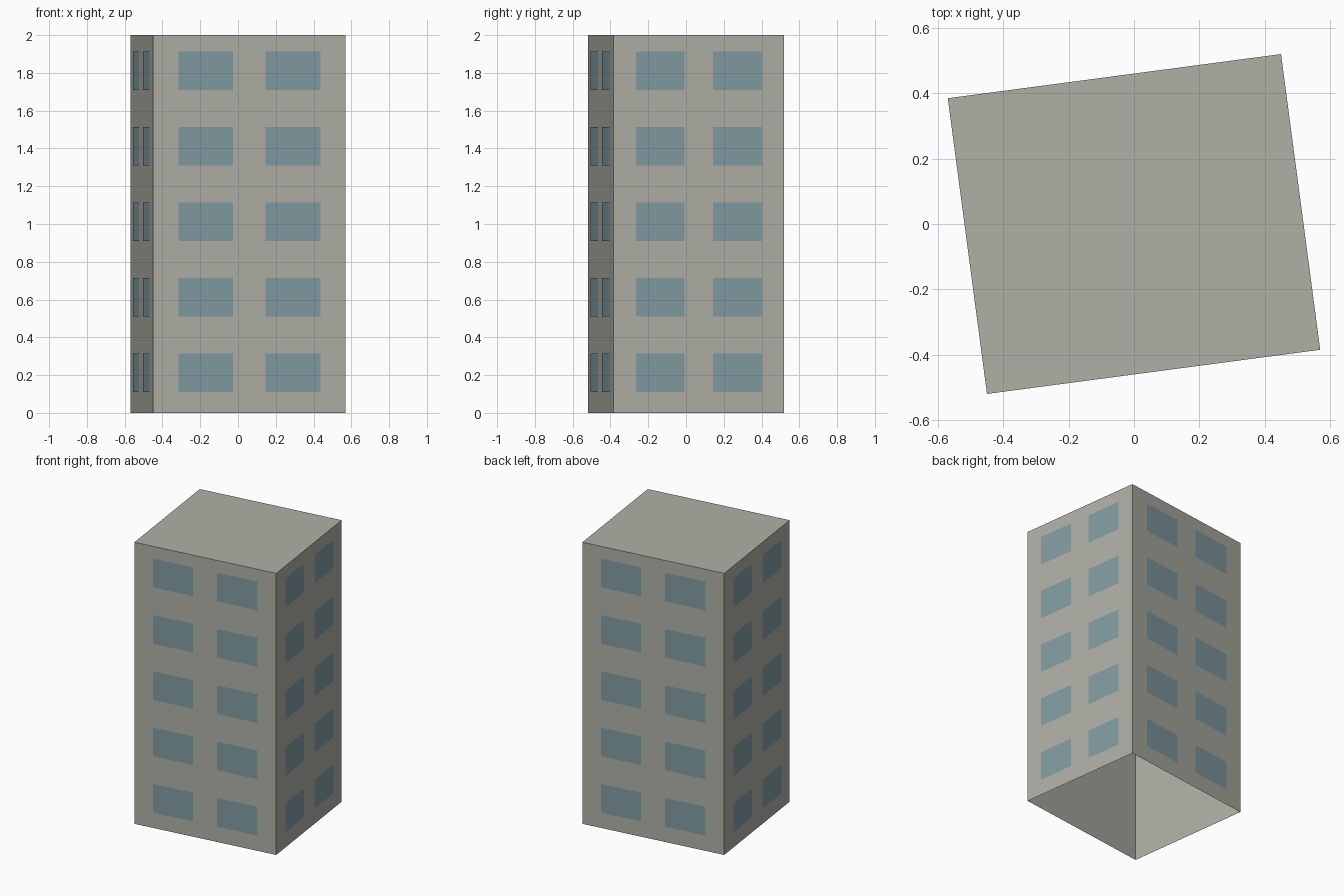
import bpy, bmesh, math
from mathutils import Matrix, Vector

cube = bpy.data.objects.get("Cube")
if cube:
    bpy.data.objects.remove(cube)

WIDTH, DEPTH, HEIGHT = 1.029, 0.913, 2.0
TURN = Matrix.Rotation(math.radians(7.55), 4, 'Z')
FLOORS, OFFSET = 5, 0.003


def material(name, color):
    mat = bpy.data.materials.new(name)
    mat.use_nodes = True
    mat.diffuse_color = color
    mat.node_tree.nodes["Principled BSDF"].inputs["Base Color"].default_value = color
    return mat


def add_object(name, bm, mat):
    mesh = bpy.data.meshes.new(name)
    bm.transform(TURN)
    bm.to_mesh(mesh)
    bm.free()
    mesh.materials.append(mat)
    obj = bpy.data.objects.new(name, mesh)
    bpy.context.collection.objects.link(obj)


concrete = material("warm grey concrete", (0.434, 0.431, 0.381, 1))
glass = material("blue grey glass", (0.223, 0.333, 0.367, 1))

# Walls and roof: a box with an open underside
bm = bmesh.new()
bmesh.ops.create_cube(bm, size=1)
bmesh.ops.scale(bm, vec=(WIDTH, DEPTH, HEIGHT), verts=bm.verts)
bmesh.ops.translate(bm, vec=(0, 0, HEIGHT / 2), verts=bm.verts)
underside = [f for f in bm.faces if f.normal.z < -0.5]
bmesh.ops.delete(bm, geom=underside, context='FACES_ONLY')
add_object("building_walls", bm, concrete)

# Windows: two thin panes per floor on each wall
for i, side in enumerate(("front", "left", "back", "right")):
    span, reach = (WIDTH, DEPTH) if i % 2 == 0 else (DEPTH, WIDTH)
    face_turn = Matrix.Rotation(i * math.pi / 2, 4, 'Z')
    bm = bmesh.new()
    for floor in range(FLOORS):
        for sign in (-1, 1):
            mid = Vector((sign * span * 0.226, -reach / 2 - OFFSET, 0.212 + 0.4 * floor))
            corners = [(-1, -1), (1, -1), (1, 1), (-1, 1)]
            verts = [bm.verts.new(face_turn @ (mid + Vector((u * span * 0.142, 0, v * 0.102))))
                     for u, v in corners]
            bm.faces.new(verts)
    add_object(side + "_windows", bm, glass)
